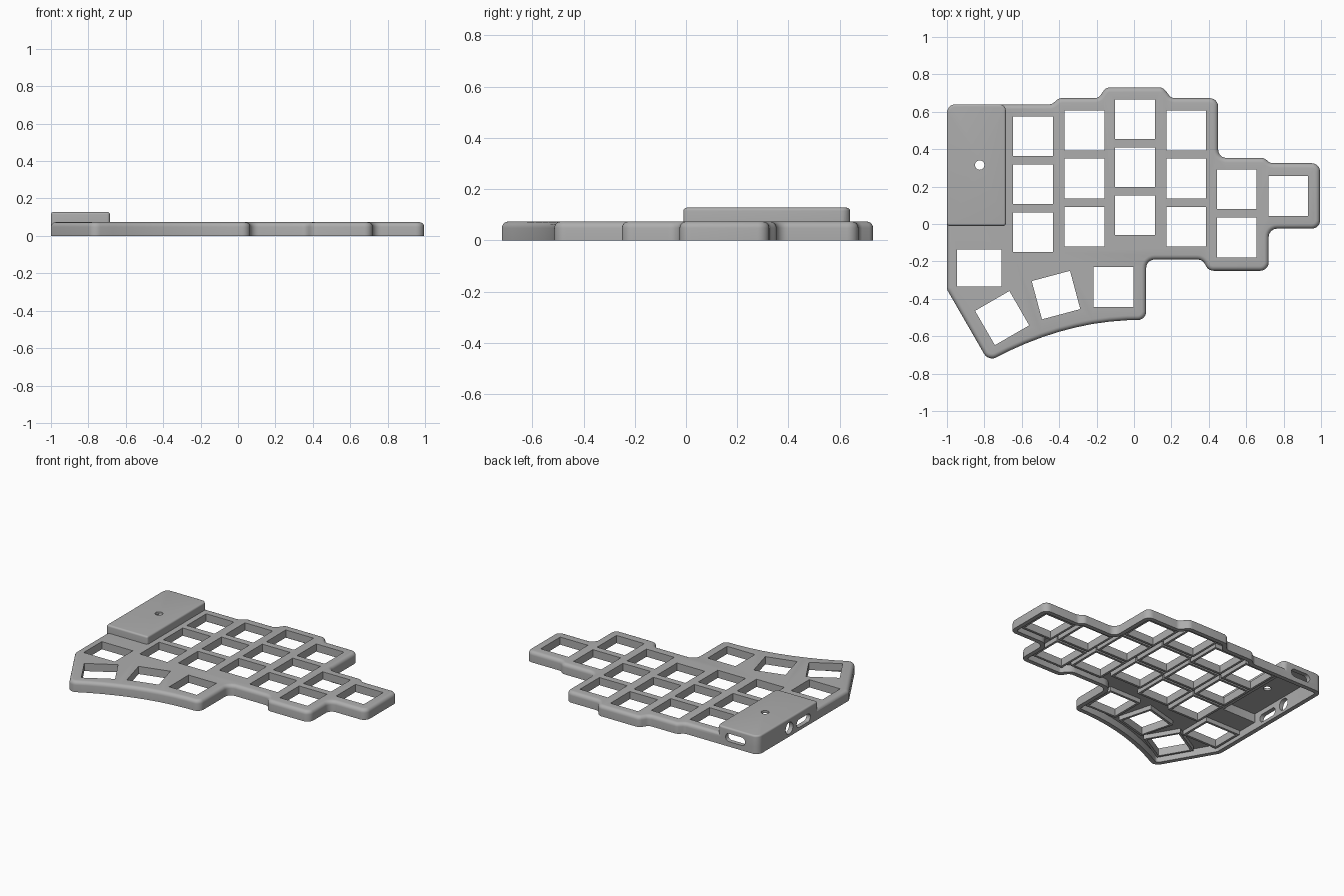
import bpy, bmesh, math
from mathutils import Vector, Matrix

cube = bpy.data.objects.get("Cube")
if cube:
    bpy.data.objects.remove(cube)

grey = bpy.data.materials.new("warm_grey_plastic")
grey.use_nodes = True
colour = (0.42, 0.42, 0.42, 1)
grey.diffuse_color = colour
grey.node_tree.nodes["Principled BSDF"].inputs["Base Color"].default_value = colour


def ring(outline, inset, steps=6):
    """Inset a counter-clockwise (x, y, radius) outline and round its corners."""
    points = []
    for i, (x, y, radius) in enumerate(outline):
        p = Vector((x, y))
        before = (p - Vector(outline[i - 1][:2])).normalized()
        after = (Vector(outline[(i + 1) % len(outline)][:2]) - p).normalized()
        n1, n2 = Vector((-before.y, before.x)), Vector((-after.y, after.x))
        p = p + (n1 + n2) * inset / (1 + n1.dot(n2))
        if radius == 0:
            points.append(p)
            continue
        turn = math.atan2(before.cross(after), before.dot(after))
        side = math.copysign(1, turn)
        r = max(radius - side * inset, 0.002)
        start = p - before * r * math.tan(abs(turn) / 2)
        centre = start + n1 * r * side
        for k in range(steps + 1):
            points.append(centre + Matrix.Rotation(turn * k / steps, 2) @ (start - centre))
    return points


def add_prism(bm, outline, levels, matrix=Matrix()):
    """Stack rings of the outline at (inset, z) levels and cap both ends."""
    rings = [[bm.verts.new(matrix @ Vector((p.x, p.y, z))) for p in ring(outline, d)]
             for d, z in levels]
    for low, high in zip(rings, rings[1:]):
        for i in range(len(low)):
            j = (i + 1) % len(low)
            bm.faces.new((low[i], low[j], high[j], high[i]))
    bm.faces.new(rings[0][::-1])
    bm.faces.new(rings[-1])


def box(cx, cy, w, h, r=0.0):
    return [(cx + sx * w / 2, cy + sy * h / 2, r)
            for sx, sy in ((-1, -1), (1, -1), (1, 1), (-1, 1))]


def make(name, prisms):
    bm = bmesh.new()
    for prism in prisms:
        add_prism(bm, *prism)
    bmesh.ops.recalc_face_normals(bm, faces=bm.faces)
    mesh = bpy.data.meshes.new(name)
    bm.to_mesh(mesh)
    bm.free()
    mesh.materials.append(grey)
    obj = bpy.data.objects.new(name, mesh)
    bpy.context.collection.objects.link(obj)
    return obj


def combine(target, tool, operation):
    mod = target.modifiers.new(tool.name, "BOOLEAN")
    mod.object, mod.operation, mod.solver = tool, operation, "EXACT"
    bpy.context.view_layer.objects.active = target
    bpy.ops.object.modifier_apply(modifier=mod.name)
    bpy.data.objects.remove(tool)


def dome(inset, top, size):
    """Levels for a wall whose top edge is rounded."""
    turns = [math.pi / 2 * k / 5 for k in range(6)]
    return [(inset, 0)] + [(inset + size * (1 - math.cos(a)), top - size + size * math.sin(a))
                           for a in turns]


# Case outline: stepped back and right edges, curved thumb edge
R = 0.045
curve = [(x, -0.513 - 0.34 * (x - 0.03) ** 2, 0)
         for x in (-0.67 + 0.09 * k for k in range(8))]
outline = [(-1, 0.64, R), (-1, -0.35, R), (-0.778, -0.735, 0.05)] + curve + [
    (0.065, -0.513, R), (0.065, -0.19, R), (0.365, -0.19, R), (0.4, -0.25, R),
    (0.72, -0.25, R), (0.72, -0.025, R), (0.995, -0.025, R), (0.995, 0.325, R),
    (0.73, 0.325, 0.04), (0.695, 0.353, 0.04), (0.45, 0.353, R), (0.45, 0.673, R),
    (0.2, 0.673, 0.04), (0.155, 0.73, 0.04), (-0.15, 0.73, 0.04), (-0.19, 0.673, 0.04),
    (-0.4, 0.673, 0.04), (-0.44, 0.64, 0.04)]
case = make("keyboard_case", [(outline, dome(0, 0.073, 0.025))])

# Raised controller housing
housing = [(-1, 0.64, R), (-1, -0.01, 0.015), (-0.685, -0.01, 0.015), (-0.685, 0.64, 0.035)]
combine(case, make("housing", [(housing, dome(0, 0.127, 0.012))]), "UNION")

# Hollow underside
combine(case, make("cavity", [(outline, [(0.03, -0.05), (0.03, 0.05)])]), "DIFFERENCE")
combine(case, make("housing_cavity", [(housing, [(0.03, -0.05), (0.03, 0.11)])]), "DIFFERENCE")

# Key openings: columns of keys, then the thumb cluster
S = 0.212
columns = [(-0.54, 0.47, 3), (-0.265, 0.5, 3), (0.005, 0.56, 3), (0.28, 0.5, 3),
           (0.55, 0.185, 2), (0.825, 0.15, 1)]
keys = [(x, y - 0.257 * row, S, S, 0) for x, y, count in columns for row in range(count)]
keys += [(-0.827, -0.235, 0.237, 0.197, 0), (-0.11, -0.337, S, S, 0),
         (-0.417, -0.38, S, S, 15), (-0.705, -0.503, S, S, 30)]


def key_prisms(margin, low, high):
    return [(box(0, 0, w + margin, h + margin), [(0, low), (0, high)],
             Matrix.Translation((x, y, 0)) @ Matrix.Rotation(math.radians(a), 4, "Z"))
            for x, y, w, h, a in keys]


combine(case, make("key_collars", key_prisms(0.032, 0.02, 0.06)), "UNION")
combine(case, make("key_openings", key_prisms(0, -0.05, 0.2)), "DIFFERENCE")

# Ports in the side and back walls, and the reset hole on top
to_side = Matrix(((0, 0, 1, -1), (1, 0, 0, 0), (0, 1, 0, 0), (0, 0, 0, 1)))
to_back = Matrix.Translation((0, 0.64, 0)) @ Matrix.Rotation(math.pi / 2, 4, "X")
through = [(0, -0.06), (0, 0.06)]
combine(case, make("ports", [
    (box(0.3, 0.058, 0.08, 0.08, 0.039), through, to_side),
    (box(0.145, 0.05, 0.15, 0.055, 0.027), through, to_side),
    (box(-0.825, 0.062, 0.15, 0.055, 0.027), through, to_back),
    (box(-0.825, 0.315, 0.05, 0.05, 0.0245), [(0, 0.08), (0, 0.2)])]), "DIFFERENCE")

# Smooth rounded edges, keep flat faces crisp
bpy.ops.object.select_all(action="DESELECT")
case.select_set(True)
bpy.context.view_layer.objects.active = case
bpy.ops.object.shade_smooth_by_angle(angle=math.radians(30))
